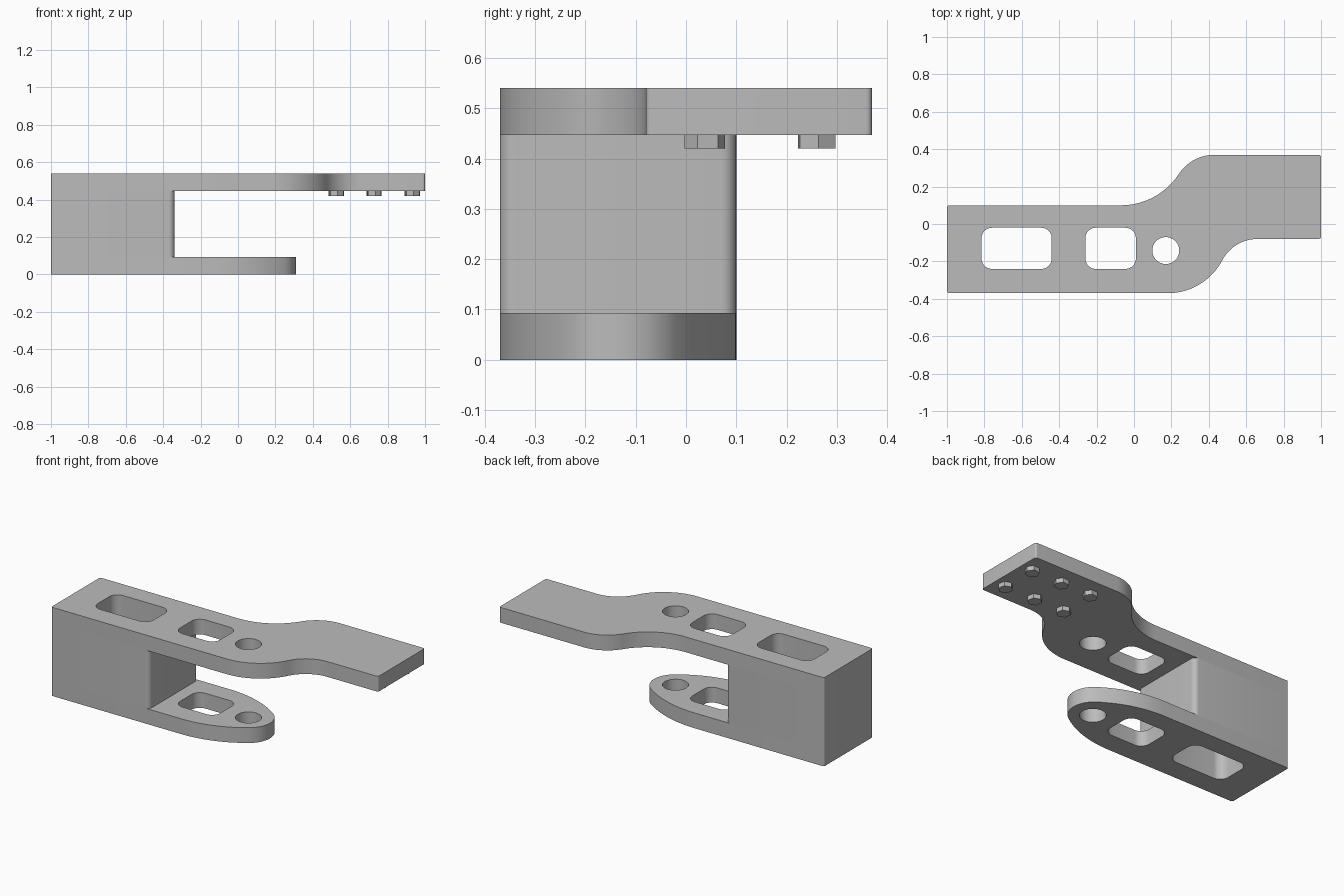
import bpy, bmesh
from math import radians, cos, sin

if "Cube" in bpy.data.objects:
    bpy.data.objects.remove(bpy.data.objects["Cube"], do_unlink=True)

grey = bpy.data.materials.new("plain grey")
grey.use_nodes = True
colour = (0.5, 0.5, 0.5, 1)
grey.diffuse_color = colour
grey.node_tree.nodes["Principled BSDF"].inputs["Base Color"].default_value = colour


def arc(cx, cy, r, start, end, steps=12):
    """Points along an arc, angles in degrees."""
    angles = [radians(start + (end - start) * i / steps) for i in range(steps + 1)]
    return [(cx + r * cos(a), cy + r * sin(a)) for a in angles]


def corner(x, y, r, start):
    """Rounded convex corner at (x, y), turning a quarter from the start angle."""
    mid = radians(start + 45)
    sx = 1 if cos(mid) > 0 else -1
    sy = 1 if sin(mid) > 0 else -1
    return arc(x - sx * r, y - sy * r, r, start, start + 90, 8)


def rounded_rect(x0, x1, y0, y1, r):
    return (corner(x0, y0, r, 180) + corner(x1, y0, r, 270)
            + corner(x1, y1, r, 0) + corner(x0, y1, r, 90))


def slab(name, loops, z0, z1):
    """Extrude an outline, with any further loops as holes, from z0 to z1."""
    bm = bmesh.new()
    for loop in loops:
        verts = [bm.verts.new((x, y, z0)) for x, y in loop]
        for i, v in enumerate(verts):
            bm.edges.new((verts[i - 1], v))
    bmesh.ops.triangle_fill(bm, use_beauty=True, edges=bm.edges[:])
    top = bmesh.ops.extrude_face_region(bm, geom=bm.faces[:])["geom"]
    moved = [g for g in top if isinstance(g, bmesh.types.BMVert)]
    bmesh.ops.translate(bm, verts=moved, vec=(0, 0, z1 - z0))
    bmesh.ops.recalc_face_normals(bm, faces=bm.faces[:])
    mesh = bpy.data.meshes.new(name)
    bm.to_mesh(mesh)
    bm.free()
    mesh.materials.append(grey)
    obj = bpy.data.objects.new(name, mesh)
    bpy.context.collection.objects.link(obj)
    bpy.ops.object.select_all(action="DESELECT")
    obj.select_set(True)
    bpy.context.view_layer.objects.active = obj
    bpy.ops.object.shade_smooth_by_angle(angle=radians(30))
    return obj


FRONT, BACK = -0.37, 0.10
HEIGHT, THICK = 0.54, 0.093
EDGE = 0.012

# Openings shared by the layers
large_slot = rounded_rect(-0.815, -0.44, -0.24, -0.02, 0.055)
small_slot = rounded_rect(-0.26, 0.01, -0.24, -0.02, 0.055)
pin_hole = arc(0.17, -0.142, 0.072, 0, 352.5, 47)

# Upper plate with its S-shaped offset arm
arm = (corner(-1, FRONT, EDGE, 180)
       + arc(0.18, -0.04, 0.33, -90, -27.7, 20)
       + arc(0.66, -0.292, 0.212, 152.3, 90, 16)[1:]
       + corner(1, -0.08, EDGE, 270) + corner(1, 0.37, EDGE, 0)
       + arc(0.43, 0.142, 0.228, 90, 146.7, 16)
       + arc(-0.07, 0.47, 0.37, -33.3, -90, 20)[1:]
       + corner(-1, BACK, EDGE, 90))
slab("upper_plate", [arm, large_slot, small_slot, pin_hole], HEIGHT - THICK, HEIGHT)

# Lower plate with a pointed round nose
nose = (corner(-1, FRONT, EDGE, 180)
        + arc(-0.126, FRONT + 0.65, 0.65, -90, -54.5, 16)
        + arc(0.17, -0.135, 0.14, -54.5, 54.5, 24)[1:]
        + arc(-0.126, BACK - 0.65, 0.65, 54.5, 90, 16)[1:]
        + corner(-1, BACK, EDGE, 90))
slab("lower_plate", [nose, large_slot, small_slot, pin_hole], 0, THICK)

# Hollow block joining the two plates
block = (corner(-1, FRONT, EDGE, 180) + corner(-0.34, FRONT, 0.03, 270)
         + corner(-0.34, BACK, 0.03, 0) + corner(-1, BACK, EDGE, 90))
slab("middle_block", [block, large_slot], THICK, HEIGHT - THICK)

# Hexagonal bolt heads under the arm
for row, (y, turn) in enumerate([(0.037, 40), (0.26, 5)]):
    for col, x in enumerate([0.525, 0.727, 0.932]):
        hexagon = arc(x, y, 0.041, turn, turn + 300, 5)
        slab(f"bolt_head_{row + 1}_{col + 1}", [hexagon], 0.42, HEIGHT - THICK)
